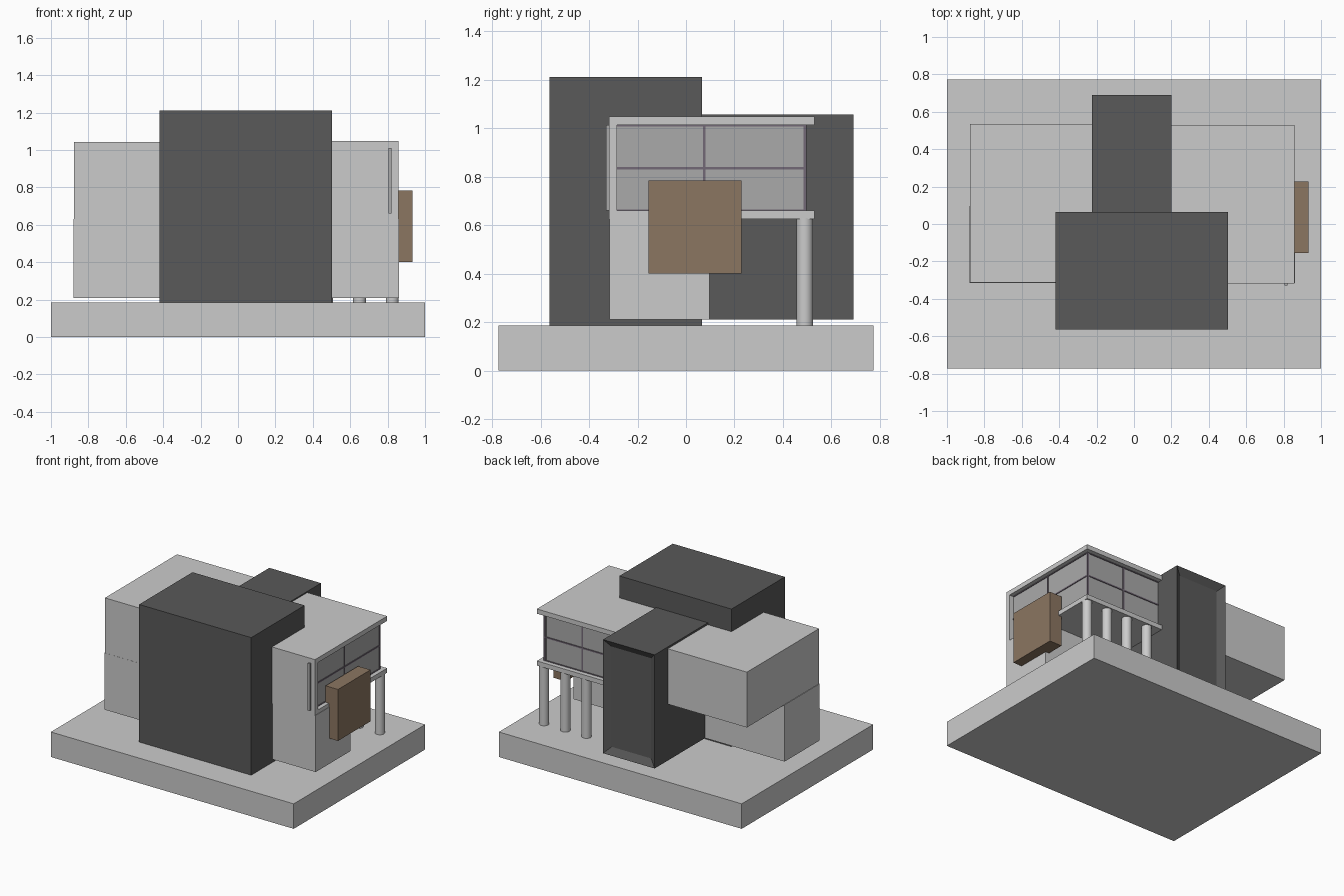
import bpy, bmesh

if "Cube" in bpy.data.objects:
    bpy.data.objects.remove(bpy.data.objects["Cube"])


def material(name, r, g, b):
    m = bpy.data.materials.new(name)
    m.diffuse_color = (r, g, b, 1)
    m.use_nodes = True
    m.node_tree.nodes["Principled BSDF"].inputs["Base Color"].default_value = m.diffuse_color
    return m


DARK = material("dark_cladding", 0.10, 0.10, 0.10)
WOOD = material("wood", 0.26, 0.18, 0.12)
GLASS = material("glass", 0.40, 0.40, 0.40)
FRAME = material("window_frame", 0.17, 0.14, 0.18)


def finish(name, bm, mat=None):
    me = bpy.data.meshes.new(name)
    bm.to_mesh(me)
    bm.free()
    ob = bpy.data.objects.new(name, me)
    bpy.context.collection.objects.link(ob)
    if mat:
        me.materials.append(mat)
    return ob


def box(name, xs, ys, zs, mat=None, inset_back=None):
    """Box from min/max ranges; inset_back = (width, depth) sinks the +y face."""
    bm = bmesh.new()
    bmesh.ops.create_cube(bm, size=1)
    for v in bm.verts:
        for i, (a, b) in enumerate((xs, ys, zs)):
            v.co[i] = b if v.co[i] > 0 else a
    if inset_back:
        bm.normal_update()
        back = [f for f in bm.faces if f.normal.y > 0.9]
        bmesh.ops.inset_region(bm, faces=back, thickness=inset_back[0],
                               depth=-inset_back[1], use_even_offset=True)
    return finish(name, bm, mat)


# Plinth
box("base_slab", (-1, 1), (-0.773, 0.773), (0, 0.186))

# Dark volumes: front block and rear tower with a sunken back face
box("front_block", (-0.42, 0.503), (-0.563, 0.065), (0.186, 1.21), DARK)
box("rear_tower", (-0.225, 0.2), (0.0, 0.69), (0.21, 1.056), DARK, (0.05, 0.03))

# Pale wings
box("lower_wing", (-0.88, 0.86), (-0.315, 0.097), (0.21, 0.632))
box("upper_left_wing", (-0.876, 0.0), (-0.314, 0.535), (0.63, 1.042))

# Upper right room: floor, roof and front wall
box("room_floor", (0.0, 0.857), (-0.318, 0.53), (0.626, 0.66))
box("room_roof", (0.0, 0.857), (-0.318, 0.53), (1.012, 1.047))
box("room_front_wall", (0.0, 0.857), (-0.318, -0.285), (0.655, 1.015))

# Glazing on the right and back sides
Z0, Z1, ZM = 0.66, 1.012, 0.835
box("right_glass", (0.805, 0.822), (-0.33, 0.495), (Z0, Z1), GLASS)
box("back_glass", (0.15, 0.822), (0.478, 0.492), (Z0, Z1), GLASS)
T = 0.005
bars = [(Z0, Z0 + T), (ZM - T, ZM + T), (Z1 - T, Z1)]
for zs in bars:
    box("right_window_rail", (0.81, 0.827), (-0.285, 0.495), zs, FRAME)
    box("back_window_rail", (0.19, 0.827), (0.48, 0.497), zs, FRAME)
box("right_window_mullion", (0.81, 0.827), (0.07, 0.08), (Z0, Z1), FRAME)
box("back_window_mullion", (0.502, 0.512), (0.48, 0.497), (Z0, Z1), FRAME)
box("window_corner_post", (0.812, 0.827), (0.485, 0.497), (Z0, Z1), FRAME)

# Wooden balcony box on the right side
box("wood_box", (0.83, 0.932), (-0.155, 0.228), (0.40, 0.783), WOOD)

# Row of round columns under the overhang
for i in range(4):
    bpy.ops.mesh.primitive_cylinder_add(vertices=32, radius=0.034, depth=0.445,
                                        location=(0.825 - 0.175 * i, 0.49, 0.407))
    bpy.context.object.name = f"column_{i + 1}"
    bpy.ops.object.shade_smooth_by_angle()
